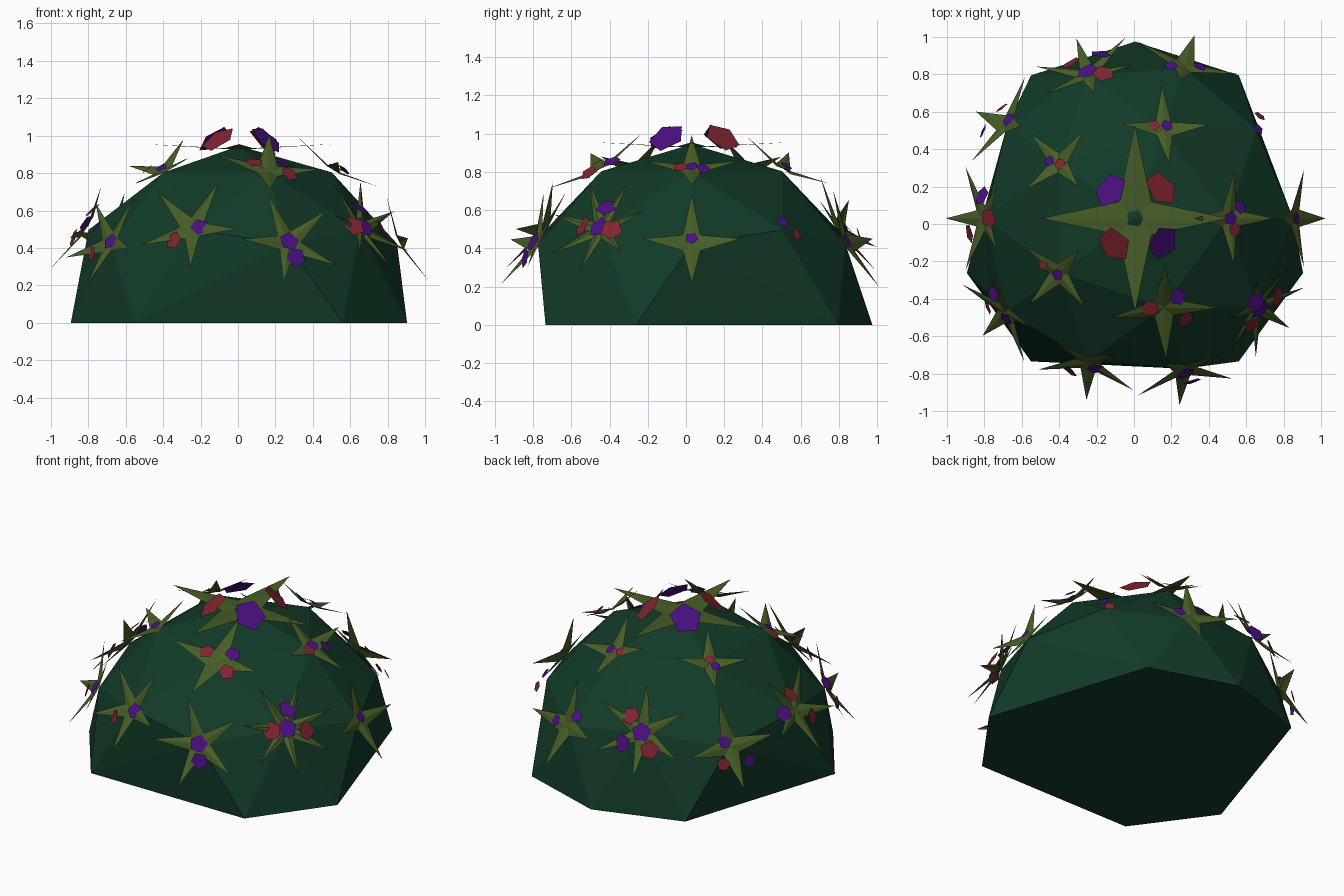
import bpy, bmesh, math, random
from mathutils import Vector

random.seed(4)
if "Cube" in bpy.data.objects:
    bpy.data.objects.remove(bpy.data.objects["Cube"])

R = 0.945                      # dome radius
SHIFT = Vector((0.005, 0.03, 0))


def material(name, colour):
    m = bpy.data.materials.new(name)
    m.use_nodes = True
    m.diffuse_color = (*colour, 1)
    bsdf = m.node_tree.nodes["Principled BSDF"]
    bsdf.inputs["Base Color"].default_value = (*colour, 1)
    bsdf.inputs["Roughness"].default_value = 0.9
    return m


GREEN = material("dark green", (0.006, 0.043, 0.021))
OLIVE = material("olive leaf", (0.062, 0.108, 0.02))
RED = material("crimson petal", (0.22, 0.018, 0.03))
PURPLE = material("purple petal", (0.068, 0.005, 0.22))


def add_object(name, bm, mat):
    mesh = bpy.data.meshes.new(name)
    bm.to_mesh(mesh)
    bm.free()
    mesh.materials.append(mat)
    ob = bpy.data.objects.new(name, mesh)
    bpy.context.collection.objects.link(ob)
    return ob


def frame(normal):
    """Right and up directions on a surface, seen from outside."""
    n = normal.normalized()
    right = Vector((0, 0, 1)).cross(n)
    right = right.normalized() if right.length > 0.01 else Vector((1, 0, 0))
    return right, n.cross(right), n


def fan(name, mat, centre, normal, points):
    """Flat fan of triangles; points are (right, up, out)."""
    r, u, n = frame(normal)
    bm = bmesh.new()
    mid = bm.verts.new(centre)
    ring = [bm.verts.new(centre + r * a + u * b + n * c) for a, b, c in points]
    for i, v in enumerate(ring):
        bm.faces.new((mid, v, ring[(i + 1) % len(ring)]))
    return add_object(name, bm, mat)


def leaf_star(name, centre, normal, arms, turn, size, lift):
    pts = []
    for i in range(arms * 2):
        a = math.radians(turn) + math.pi * i / arms
        rad, out = (size, lift) if i % 2 == 0 else (size * 0.25, 0)
        pts.append((rad * math.cos(a), rad * math.sin(a), out))
    fan(name, OLIVE, centre, normal, pts)


def flower(name, mat, centre, normal, size):
    turn = random.uniform(0, math.tau)
    pts = [(size * math.cos(turn + math.tau * i / 5),
            size * math.sin(turn + math.tau * i / 5), 0) for i in range(5)]
    fan(name, mat, centre, normal, pts)


# Faceted dome: upper half of an icosphere with three rim corners dropped
bm = bmesh.new()
bmesh.ops.create_icosphere(bm, subdivisions=2, radius=R)
drop = []
for v in bm.verts:
    angle = round(math.degrees(math.atan2(v.co.y, v.co.x)))
    if v.co.z < -0.01 or (abs(v.co.z) < 0.01 and angle in (18, 162, -90)):
        drop.append(v)
bmesh.ops.delete(bm, geom=drop, context='VERTS')
bmesh.ops.delete(bm, geom=bm.faces[:] + bm.edges[:], context='EDGES_FACES')
if len(bm.verts) < 20:         # rebuild corners if the clean-up took them
    bm.clear()
    src = bmesh.new()
    bmesh.ops.create_icosphere(src, subdivisions=2, radius=R)
    for v in src.verts:
        angle = round(math.degrees(math.atan2(v.co.y, v.co.x)))
        if v.co.z > 0.01 or (abs(v.co.z) < 0.01 and angle not in (18, 162, -90)):
            bm.verts.new(v.co)
    src.free()
for v in bm.verts:
    v.co += SHIFT
    if abs(v.co.z) < 0.01:
        v.co.z = 0
bmesh.ops.convex_hull(bm, input=bm.verts[:])
bmesh.ops.recalc_face_normals(bm, faces=bm.faces[:])
add_object("bush_dome", bm, GREEN)

# Crown: large four-armed star and four big flowers
apex = SHIFT + Vector((0, 0, R))
leaf_star("crown_leaves", apex - Vector((0, 0, 0.015)), Vector((0, 0, 1)), 4, 0, 0.5, 0.025)
for i, (x, y, mat) in enumerate([(-0.13, 0.15, PURPLE), (0.14, 0.16, RED),
                                 (-0.11, -0.14, RED), (0.15, -0.13, PURPLE)]):
    flower(f"crown_flower_{i}", mat, apex + Vector((x, y, 0.035)),
           Vector((x * 4.5, y * 3, 0.8)), 0.1)

# Clusters at dome corners: angle, arms, turn, leaf size, flower size,
# then flowers as (right, up, colour)
P, Q = PURPLE, RED
UPPER = [
    (0, 4, 0, 0.25, 0.04, [(0, 0, P), (-.06, -.02, Q), (.06, -.05, P)]),
    (72, 4, 20, 0.24, 0.035, [(.06, .01, Q), (-.01, -.01, P)]),
    (144, 4, -10, 0.22, 0.032, [(0, .02, Q), (.02, -.04, P)]),
    (216, 4, 10, 0.23, 0.035, [(0, 0, P), (-.09, -.03, Q)]),
    (288, 4, 75, 0.29, 0.05, [(.09, .05, P), (-.07, .04, Q), (.09, -.09, Q)]),
]
LOWER = [
    (0, 4, 0, 0.26, 0.035, [(0, .02, P)]),
    (36, 0, 0, 0, 0.035, [(0, .03, P), (.05, -.05, Q)]),
    (72, 4, 0, 0.28, 0.04, [(.07, .08, P), (-.08, 0, P)]),
    (108, 6, 90, 0.29, 0.06, [(0, 0, P), (-.08, .09, Q), (.07, -.1, Q), (-.1, -.08, P)]),
    (144, 4, 8, 0.27, 0.042, [(-.03, .03, P), (-.06, -.1, Q), (.1, -.1, P)]),
    (180, 5, 54, 0.29, 0.055, [(-.12, .02, P), (0, .1, Q), (.08, -.08, Q)]),
    (216, 5, 60, 0.28, 0.045, [(.03, 0, P), (-.08, -.08, Q), (-.12, .08, P)]),
    (252, 5, 65, 0.28, 0.05, [(.05, 0, P), (-.08, -.09, Q)]),
    (288, 5, 37, 0.28, 0.055, [(0, 0, P), (.02, -.1, P)]),
    (324, 7, 15, 0.29, 0.06, [(0, 0, P), (-.1, 0, Q), (.02, .11, P), (.11, -.03, Q)]),
]


def cluster(tag, spec, height):
    angle, arms, turn, size, bloom, flowers = spec
    a = math.radians(angle)
    flat = math.sqrt(1 - height * height)
    n = Vector((flat * math.cos(a), flat * math.sin(a), height))
    base = n * R + SHIFT
    if arms:
        leaf_star(f"leaves_{tag}_{angle}", base + n * 0.015, n, arms, turn, size, 0.05)
    r, u, _ = frame(n)
    for i, (x, y, mat) in enumerate(flowers):
        tilt = n + (r * x + u * y) * 3 + r * random.uniform(-.15, .15)
        flower(f"flower_{tag}_{angle}_{i}", mat,
               base + r * x + u * y + n * (0.03 + 0.008 * i), tilt, bloom)


for spec in UPPER:
    cluster("upper", spec, 0.851)
for spec in LOWER:
    cluster("lower", spec, 0.447 if spec[0] % 72 == 0 else 0.526)
